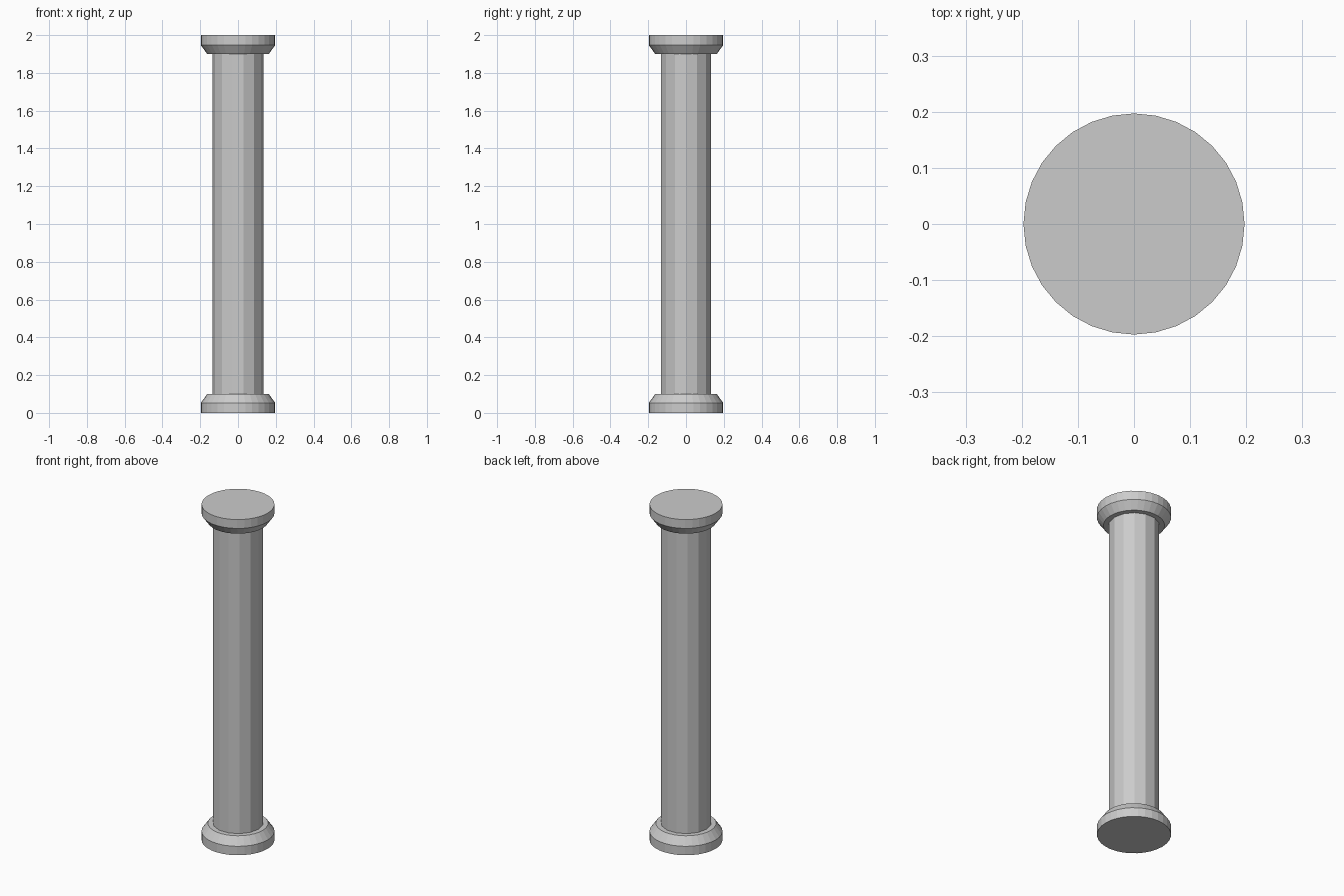
import bpy, bmesh, math

if "Cube" in bpy.data.objects:
    bpy.data.objects.remove(bpy.data.objects["Cube"])


def lathe(name, profile, sides):
    """Revolve a (radius, z) profile into a closed, flat-faced solid."""
    bm = bmesh.new()
    rings = []
    for r, z in profile:
        rings.append([bm.verts.new((r * math.cos(2 * math.pi * i / sides),
                                    r * math.sin(2 * math.pi * i / sides), z))
                      for i in range(sides)])
    for a, b in zip(rings, rings[1:]):
        for i in range(sides):
            j = (i + 1) % sides
            bm.faces.new((a[i], a[j], b[j], b[i]))
    bm.faces.new(rings[0])
    bm.faces.new(rings[-1])
    bmesh.ops.recalc_face_normals(bm, faces=bm.faces[:])
    mesh = bpy.data.meshes.new(name)
    bm.to_mesh(mesh)
    bm.free()
    obj = bpy.data.objects.new(name, mesh)
    bpy.context.collection.objects.link(obj)
    return obj


# Round disc with a tapered shoulder, repeated upside down at the top
foot = [(0.197, 0.0), (0.197, 0.053), (0.163, 0.10)]
lathe("base", foot, 32)
lathe("capital", [(r, 2.0 - z) for r, z in reversed(foot)], 32)

# Faceted shaft
lathe("shaft", [(0.136, 0.09), (0.136, 1.91)], 14)
